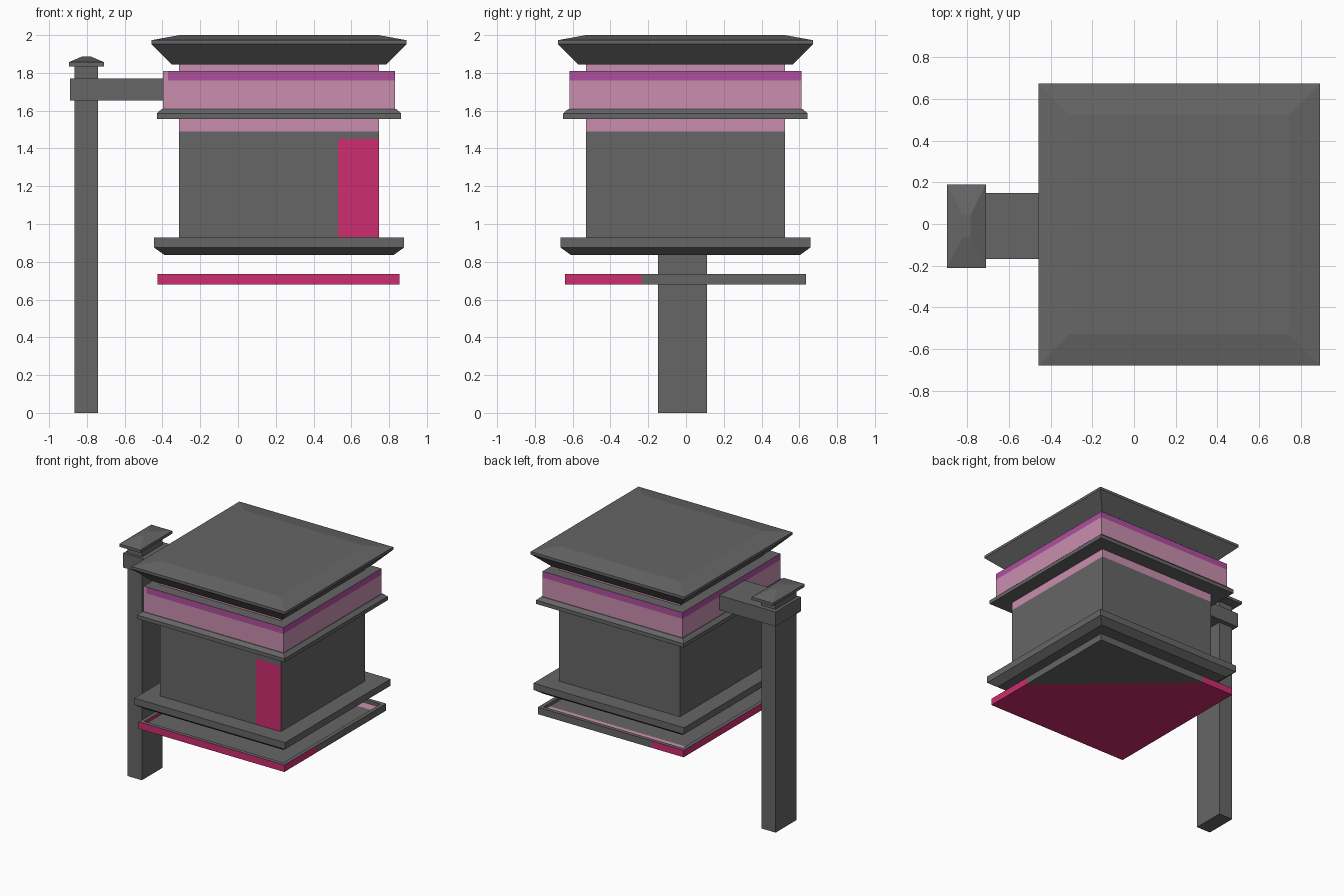
import bpy, bmesh
from mathutils import Vector

if "Cube" in bpy.data.objects:
    bpy.data.objects.remove(bpy.data.objects["Cube"])


def material(name, rgb):
    m = bpy.data.materials.new(name)
    m.diffuse_color = (*rgb, 1)
    m.use_nodes = True
    m.node_tree.nodes["Principled BSDF"].inputs["Base Color"].default_value = m.diffuse_color
    return m


GRAY, PINK, MAGENTA, PURPLE = range(4)
mats = [material("dark gray", (0.133, 0.133, 0.133)),
        material("pale pink", (0.591, 0.275, 0.429)),
        material("magenta", (0.604, 0.026, 0.156)),
        material("purple", (0.429, 0.08, 0.342))]


def stack(name, cx, cy, layers, cuts=(), rule=None):
    """Loft rectangles (half x, half y, z), cut along planes, colour faces by rule."""
    bm = bmesh.new()
    rings = [[bm.verts.new((cx + sx * hx, cy + sy * hy, z))
              for sx, sy in ((-1, -1), (1, -1), (1, 1), (-1, 1))]
             for hx, hy, z in layers]
    for a, b in zip(rings, rings[1:]):
        for i in range(4):
            j = (i + 1) % 4
            bm.faces.new((a[i], a[j], b[j], b[i]))
    bm.faces.new(rings[0][::-1])
    bm.faces.new(rings[-1])
    bmesh.ops.recalc_face_normals(bm, faces=bm.faces)
    for co, no in cuts:
        bmesh.ops.bisect_plane(bm, geom=bm.verts[:] + bm.edges[:] + bm.faces[:],
                               plane_co=co, plane_no=no)
    bm.normal_update()
    for f in bm.faces:
        f.material_index = rule(f.calc_center_median(), f.normal) if rule else GRAY
    me = bpy.data.meshes.new(name)
    bm.to_mesh(me)
    bm.free()
    for m in mats:
        me.materials.append(m)
    ob = bpy.data.objects.new(name, me)
    bpy.context.collection.objects.link(ob)
    return ob


X, Y, Z = Vector((1, 0, 0)), Vector((0, 1, 0)), Vector((0, 0, 1))
CX, CY = 0.217, -0.003


# lantern body: pink upper part, magenta panel on the front right
def body_rule(c, n):
    if c.z > 1.49:
        return PINK
    if n.y < -0.9 and c.x > 0.53 and 0.93 < c.z < 1.45:
        return MAGENTA
    return GRAY


stack("lantern_body", CX, CY, [(0.53, 0.526, 0.9), (0.53, 0.526, 1.86)],
      [(Z * 0.93, Z), (Z * 1.45, Z), (Z * 1.49, Z), (X * 0.53, X)], body_rule)


# upper band with purple top stripe
def band_rule(c, n):
    if abs(n.z) > 0.9:
        return GRAY
    if c.z > 1.76 and not (n.y < -0.9 and c.x < -0.37):
        return PURPLE
    return PINK


stack("upper_band", CX, CY, [(0.614, 0.614, 1.60), (0.614, 0.614, 1.81)],
      [(Z * 1.76, Z), (X * -0.37, X)], band_rule)

# ledge, base and roof
stack("band_ledge", CX, CY, [(0.647, 0.647, 1.555), (0.647, 0.647, 1.585), (0.62, 0.62, 1.61)])
stack("lantern_base", CX, CY, [(0.605, 0.605, 0.835), (0.661, 0.661, 0.875), (0.661, 0.661, 0.928)])
stack("roof", CX, CY, [(0.568, 0.568, 1.845), (0.675, 0.675, 1.952),
                       (0.675, 0.675, 1.973), (0.527, 0.527, 2.0)])

# hanging tray: shallow recess, magenta on the front left of a diagonal
DIAG_P, DIAG_N = Vector((0.855, -0.235, 0)), Vector((-0.87, -0.995, 0)).normalized()


def tray_rule(c, n):
    if n.z > 0.9:
        return PINK if 0.53 < c.y < 0.60 and c.z < 0.72 else GRAY
    return MAGENTA if (c - DIAG_P).dot(DIAG_N) > 0 or n.y < -0.9 and c.y < -0.6 else GRAY


stack("tray", 0.215, -0.002,
      [(0.64, 0.638, 0.68), (0.64, 0.638, 0.735), (0.61, 0.608, 0.735), (0.61, 0.608, 0.71)],
      [(DIAG_P, DIAG_N), (Y * 0.53, Y)], tray_rule)

# post, bracket arm and post cap
stack("post", -0.8025, -0.018, [(0.0625, 0.13, 0), (0.0625, 0.13, 1.84)])
stack("bracket_arm", -0.64, -0.01, [(0.25, 0.158, 1.655), (0.25, 0.158, 1.77)])
stack("post_cap", -0.8025, -0.01, [(0.0925, 0.2, 1.835), (0.0925, 0.2, 1.857), (0.02, 0.053, 1.888)])
